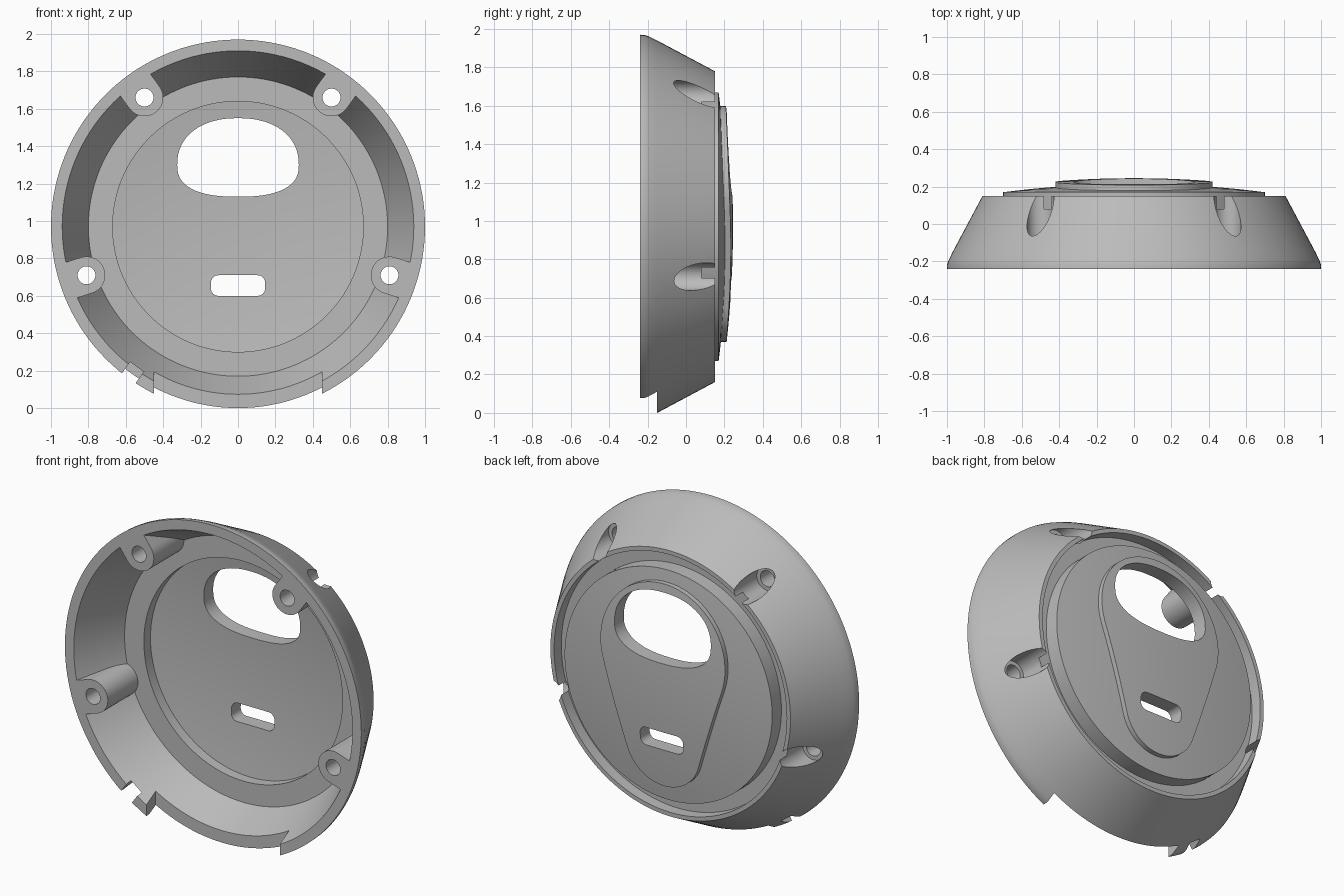
import bpy, bmesh
from math import sin, cos, pi, atan2, radians
from mathutils import Vector

CZ = 0.97            # height of the round axis, which runs along y
FRONT, CUT = -0.24, -0.15

if bpy.data.objects.get("Cube"):
    bpy.data.objects.remove(bpy.data.objects["Cube"])

grey = bpy.data.materials.new("plain grey")
grey.use_nodes = True
colour = (0.5, 0.5, 0.5, 1)
grey.diffuse_color = colour
grey.node_tree.nodes["Principled BSDF"].inputs["Base Color"].default_value = colour


def make(name, bm):
    bmesh.ops.remove_doubles(bm, verts=bm.verts, dist=1e-5)
    bmesh.ops.recalc_face_normals(bm, faces=bm.faces)
    mesh = bpy.data.meshes.new(name)
    bm.to_mesh(mesh)
    bm.free()
    mesh.materials.append(grey)
    ob = bpy.data.objects.new(name, mesh)
    bpy.context.collection.objects.link(ob)
    return ob


def lathe(name, profile, steps=144):
    """Revolve (radius, y) points, from axis to axis."""
    bm = bmesh.new()
    vs = [bm.verts.new((r, y, CZ)) for r, y in profile]
    es = [bm.edges.new(p) for p in zip(vs, vs[1:])]
    bmesh.ops.spin(bm, geom=vs + es, cent=(0, 0, CZ), axis=(0, 1, 0),
                   angle=2 * pi, steps=steps)
    return make(name, bm)


def prism(name, outline, y0, y1):
    """Extrude an (x, z) outline along y."""
    bm = bmesh.new()
    face = bm.faces.new([bm.verts.new((x, y0, z)) for x, z in outline])
    new = bmesh.ops.extrude_face_region(bm, geom=[face])["geom"]
    bmesh.ops.translate(bm, vec=(0, y1 - y0, 0),
                        verts=[v for v in new if isinstance(v, bmesh.types.BMVert)])
    return make(name, bm)


def arc(x, z, r, a0, a1, n=24):
    return [(x + r * cos(a0 + (a1 - a0) * i / n), z + r * sin(a0 + (a1 - a0) * i / n))
            for i in range(n + 1)]


def circle(x, z, r, n=40):
    return arc(x, z, r, 0, 2 * pi, n)[:-1]


def box(centre, along, length, width):
    """Rectangle outline, its length pointing along an angle."""
    d = Vector((cos(along), sin(along))) * length / 2
    s = Vector((-sin(along), cos(along))) * width / 2
    c = Vector(centre)
    return [tuple(c + p) for p in (d + s, s - d, -d - s, d - s)]


def boolean(target, tool, operation):
    mod = target.modifiers.new(operation.lower(), 'BOOLEAN')
    mod.operation, mod.solver, mod.object = operation, 'EXACT', tool
    bpy.context.view_layer.objects.active = target
    bpy.ops.object.modifier_apply(modifier=mod.name)
    bpy.data.objects.remove(tool)


def dome(offset, radius, n=10):
    return [(radius * i / n, 0.215 + offset - 0.092 * (radius * i / n) ** 2)
            for i in range(n + 1)]


# Flared shell with rear groove, domed disc and front recess
outer = [(0.81, 0.15), (0.97, -0.15), (0.992, -0.195), (0.999, -0.215), (1.0, FRONT)]
profile = dome(0, 0.70) + [(0.70, 0.08), (0.785, 0.08), (0.785, 0.15)] + outer
profile += [(0.94, FRONT), (0.80, 0.05), (0.67, 0.05)] + dome(-0.06, 0.67)[::-1]
housing = lathe("round_housing", profile)

# Raised teardrop pad that follows the dome
tilt = atan2(0.42 - 0.25, 0.56)
pad = prism("pad", arc(0, 1.18, 0.42, -tilt, pi + tilt, 48)
            + arc(0, 0.62, 0.25, pi + tilt, 2 * pi - tilt, 32), 0, 0.4)
lens = lathe("pad_lens", dome(0.03, 0.9) + dome(-0.03, 0.9)[::-1])
boolean(pad, lens, 'INTERSECT')
boolean(housing, pad, 'UNION')

# Screw bosses, trimmed to stay inside the flared wall
screws = [(s * x, z) for s in (-1, 1) for x, z in ((0.50, 1.66), (0.81, 0.71))]
for x, z in screws:
    a = atan2(z - CZ, x)
    outline = arc(x, z, 0.1, a + pi / 2, a + 3 * pi / 2)
    outline += [(px + 0.2 * cos(a), pz + 0.2 * sin(a)) for px, pz in (outline[-1], outline[0])]
    boss = prism("boss", outline, FRONT, 0.065)
    trim = lathe("trim", [(0, 0.2), (0.78, 0.2)] + [(r - 0.004, y) for r, y in outer[1:-1]]
                 + [(0.996, -0.3), (0, -0.3)])
    boolean(boss, trim, 'INTERSECT')
    boolean(housing, boss, 'UNION')

# Screw holes and the scalloped head pockets behind them
for x, z in screws:
    boolean(housing, prism("pocket", circle(x, z, 0.072), -0.07, 0.3), 'DIFFERENCE')
    boolean(housing, prism("screw_hole", circle(x, z, 0.048), -0.4, 0.1), 'DIFFERENCE')

# Large oval window, flatter underneath
window = []
for i in range(64):
    c, s = cos(2 * pi * i / 64), sin(2 * pi * i / 64)
    power, height = (0.9, 0.25) if s > 0 else (0.8, 0.17)
    window.append((0.325 * abs(c) ** power * (1 if c > 0 else -1),
                   1.3 + height * abs(s) ** power * (1 if s > 0 else -1)))
boolean(housing, prism("window", window, -0.1, 0.4), 'DIFFERENCE')

# Small rounded slot
slot = []
for k, (sx, sz) in enumerate(((1, 1), (-1, 1), (-1, -1), (1, -1))):
    slot += arc(sx * 0.105, 0.655 + sz * 0.015, 0.04, k * pi / 2, (k + 1) * pi / 2, 8)
boolean(housing, prism("slot", slot, -0.1, 0.4), 'DIFFERENCE')

# Wide gap at the bottom of the rim and a small notch beside it
gap = box((0, 0.1), 0, 0.9, 0.6)
boolean(housing, prism("rim_gap", gap, -0.4, CUT), 'DIFFERENCE')
a = atan2(0.165 - CZ, -0.58)
notch = box((1.0 * cos(a), CZ + 1.0 * sin(a)), a, 0.152, 0.09)
boolean(housing, prism("rim_notch", notch, -0.4, CUT), 'DIFFERENCE')

# Smooth curved walls, crisp edges
bpy.ops.object.select_all(action='DESELECT')
housing.select_set(True)
bpy.context.view_layer.objects.active = housing
bpy.ops.object.shade_smooth_by_angle(angle=radians(25))
